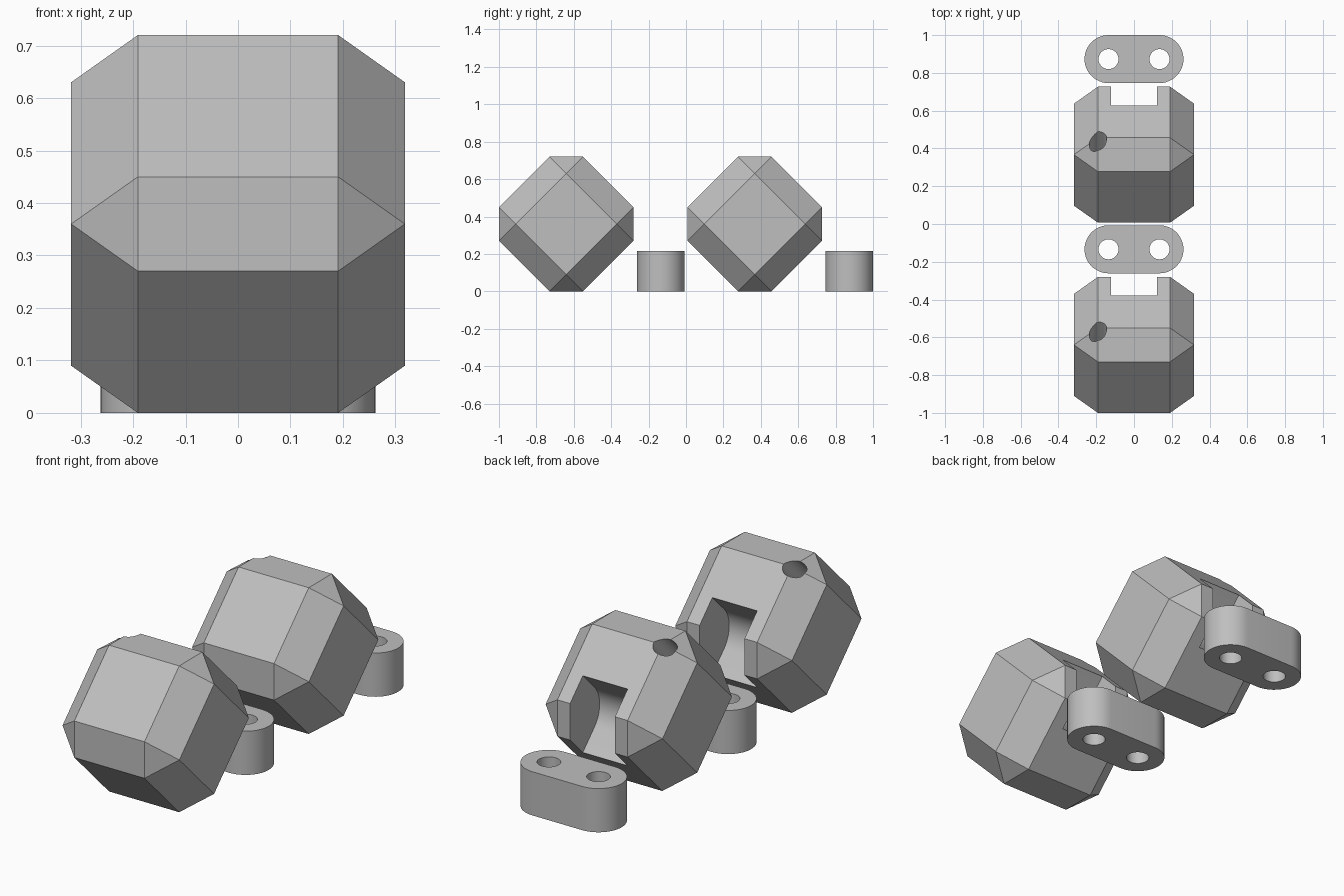
import bpy, bmesh, math
from mathutils import Matrix, Vector

if "Cube" in bpy.data.objects:
    bpy.data.objects.remove(bpy.data.objects["Cube"], do_unlink=True)

HALF, FLAT = 0.318, 0.191        # block half size, half width of its flat faces
SLOT_R, SLOT_H = 0.14, 0.122     # slot end radius and half thickness
LINK_R, LINK_C, LINK_H = 0.127, 0.135, 0.215

grey = bpy.data.materials.new("plain_grey")
grey.use_nodes = True
COLOUR = (0.52, 0.52, 0.52, 1)
grey.diffuse_color = COLOUR
grey.node_tree.nodes["Principled BSDF"].inputs["Base Color"].default_value = COLOUR


def new_object(name, bm):
    bmesh.ops.recalc_face_normals(bm, faces=bm.faces)
    mesh = bpy.data.meshes.new(name)
    bm.to_mesh(mesh)
    bm.free()
    mesh.materials.append(grey)
    obj = bpy.data.objects.new(name, mesh)
    bpy.context.collection.objects.link(obj)
    return obj


def arc(cx, cy, r, start, end, steps):
    angles = [math.radians(start + (end - start) * i / steps) for i in range(steps + 1)]
    return [(cx + r * math.cos(a), cy + r * math.sin(a)) for a in angles]


def prism(name, outline, low, high, matrix=Matrix()):
    bm = bmesh.new()
    base = bm.faces.new([bm.verts.new((x, y, low)) for x, y in outline])
    top = bmesh.ops.extrude_face_region(bm, geom=[base])["geom"]
    moved = [v for v in top if isinstance(v, bmesh.types.BMVert)]
    bmesh.ops.translate(bm, verts=moved, vec=(0, 0, high - low))
    bm.transform(matrix)
    return new_object(name, bm)


def rod(name, r, low, high, matrix=Matrix()):
    return prism(name, arc(0, 0, r, 0, 360, 48)[:-1], low, high, matrix)


def cut(obj, cutters):
    for c in cutters:
        c.hide_render = True
        mod = obj.modifiers.new(c.name, "BOOLEAN")
        mod.operation, mod.solver, mod.object = "DIFFERENCE", "EXACT", c
    bpy.context.view_layer.update()
    result = obj.evaluated_get(bpy.context.evaluated_depsgraph_get())
    mesh = bpy.data.meshes.new_from_object(result)
    obj.modifiers.clear()
    obj.data = mesh
    for c in cutters:
        bpy.data.objects.remove(c, do_unlink=True)
    bpy.ops.object.select_all(action="DESELECT")
    obj.select_set(True)
    bpy.context.view_layer.objects.active = obj
    bpy.ops.object.shade_smooth_by_angle(angle=math.radians(20))


def block(name, y):
    # Cube with all edges and corners chamfered
    bm = bmesh.new()
    signs = (-1, 1)
    for axis in range(3):
        for a in signs:
            for b in signs:
                for c in signs:
                    p = Vector((a * FLAT, b * FLAT, c * FLAT))
                    p[axis] = math.copysign(HALF, p[axis])
                    bm.verts.new(p)
    bmesh.ops.convex_hull(bm, input=bm.verts)
    bmesh.ops.dissolve_limit(bm, angle_limit=0.01, verts=bm.verts, edges=bm.edges)
    obj = new_object(name, bm)

    # Two round-ended slots on edges, each with a pin hole blind at one end
    outline = arc(0, 0, SLOT_R, 180, 270, 16) + [(0.3, -SLOT_R), (0.3, 0.3), (-SLOT_R, 0.3)]
    side = Matrix.Translation((-FLAT, -FLAT, 0)) @ Matrix.Rotation(math.pi, 4, "Z")
    turn = Matrix(((0, 0, 1), (1, 0, 0), (0, 1, 0))).to_4x4()
    back = Matrix.Translation((0, FLAT, FLAT)) @ turn
    cutters = []
    for frame, low, high in ((side, -0.25, 0.4), (back, -0.4, 0.25)):
        cutters.append(prism("slot_cutter", outline, -SLOT_H, SLOT_H, frame))
        cutters.append(rod("pin_cutter", 0.046, low, high, frame))
    cut(obj, cutters)

    # Stand the block on one chamfered edge
    obj.rotation_euler.x = -math.pi / 4
    obj.location = (0, y, 0.36)


def link(name, y):
    # Round-ended bar with two through holes
    outline = arc(LINK_C, 0, LINK_R, -90, 90, 24) + arc(-LINK_C, 0, LINK_R, 90, 270, 24)
    obj = prism(name, outline, 0, LINK_H)
    cut(obj, [rod("hole_cutter", 0.053, -0.1, 0.4, Matrix.Translation((s * LINK_C, 0, 0)))
              for s in (-1, 1)])
    obj.location.y = y


for label, shift in (("front", 0), ("back", 1.007)):
    block(label + "_block", -0.64 + shift)
    link(label + "_link", -0.134 + shift)
